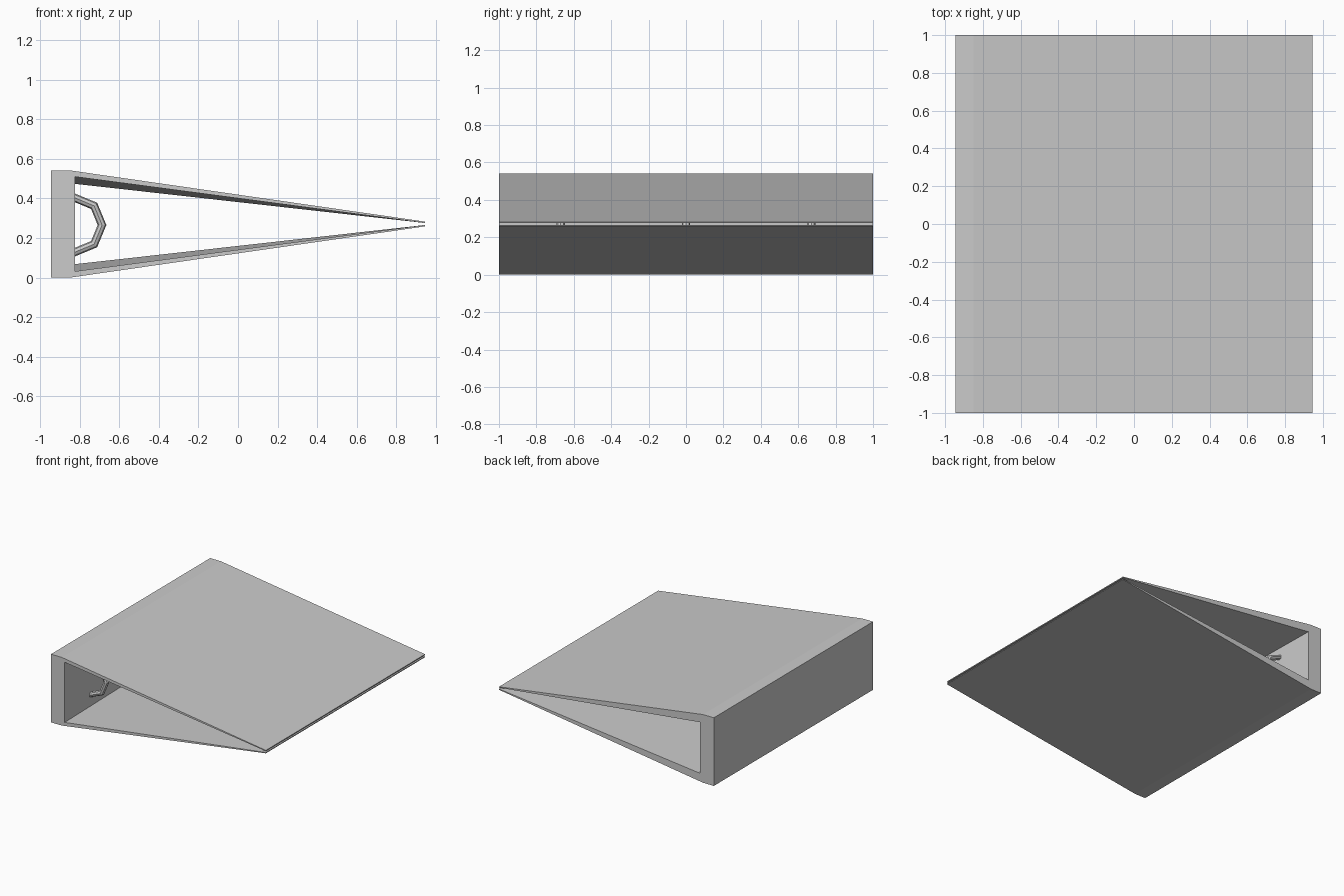
import bpy, bmesh
from math import pi, cos, sin
from mathutils import Vector, Matrix

if "Cube" in bpy.data.objects:
    bpy.data.objects.remove(bpy.data.objects["Cube"])

MID = 0.271  # height of the mirror plane


def finish(bm, name):
    bmesh.ops.recalc_face_normals(bm, faces=bm.faces)
    me = bpy.data.meshes.new(name)
    bm.to_mesh(me)
    bm.free()
    ob = bpy.data.objects.new(name, me)
    bpy.context.collection.objects.link(ob)
    return ob


def shell_profile(bm, y, thick):
    # upper half of the C-shaped section, then its mirror image
    outer = [(-0.945, MID), (-0.85, MID), (0.945, 0.012)]
    inner = [(0.945, 0.005), (-0.824, MID - thick)]
    top = outer + inner
    pts = top + [(x, -z) for x, z in reversed(top)]
    return [bm.verts.new((x, y, MID + z)) for x, z in pts]


# folder shell: spine and two covers, walls thicker toward the back
bm = bmesh.new()
front = shell_profile(bm, -1, 0.032)
back = shell_profile(bm, 1, 0.068)
n = len(front)
for i in range(n):
    j = (i + 1) % n
    bm.faces.new((front[i], front[j], back[j], back[i]))
bm.faces.new(front)
bm.faces.new(back[::-1])
finish(bm, "folder_shell")

# three half rings: a small circle swept round half an octagon
for k, y in enumerate((-0.67, 0, 0.67)):
    centre = Vector((-0.824, y, MID - 0.005))
    bm = bmesh.new()
    sides = 8
    loop = [bm.verts.new(centre + Vector((0.022 * cos(2 * pi * i / sides),
                                          0.022 * sin(2 * pi * i / sides),
                                          0))
                         + Vector((0.137, 0, 0))) for i in range(sides)]
    face = bm.faces.new(loop)
    # start at the bottom of the ring and sweep upward
    bmesh.ops.rotate(bm, verts=loop, cent=centre,
                     matrix=Matrix.Rotation(pi / 2, 3, 'Y'))
    bmesh.ops.spin(bm, geom=[face], cent=centre, axis=(0, 1, 0),
                   angle=-pi, steps=4, use_duplicate=False)
    finish(bm, f"binder_ring_{k + 1}")
